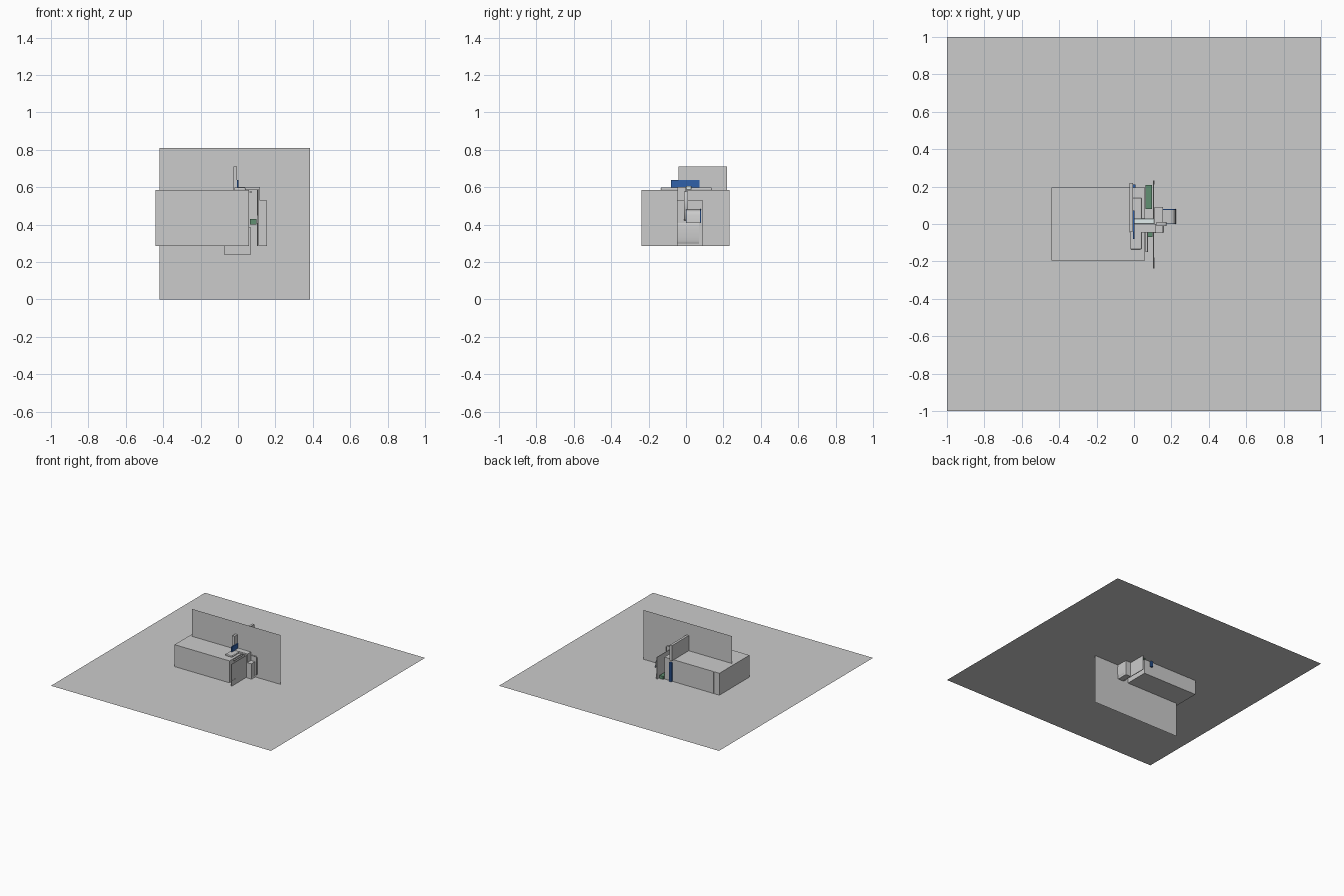
import bpy, math

if "Cube" in bpy.data.objects:
    bpy.data.objects.remove(bpy.data.objects["Cube"])

GREEN = (0.12, 0.28, 0.17, 1)
BLUE = (0.03, 0.12, 0.4, 1)
WHITE = (0.9, 0.9, 0.9, 1)
GLASS = (0.75, 0.85, 0.85, 1)
mats = {}


def paint(ob, col):
    if col:
        if col not in mats:
            m = bpy.data.materials.new("colour_%d" % len(mats))
            m.diffuse_color = col
            m.use_nodes = True
            m.node_tree.nodes["Principled BSDF"].inputs["Base Color"].default_value = m.diffuse_color
            mats[col] = m
        ob.data.materials.append(mats[col])
    return ob


def mesh(name, verts, faces, col=None):
    me = bpy.data.meshes.new(name)
    me.from_pydata(verts, [], faces)
    ob = bpy.data.objects.new(name, me)
    bpy.context.collection.objects.link(ob)
    return paint(ob, col)


def box(name, x, y, z, col=None, bevel=0):
    """Box from (min, max) ranges."""
    bpy.ops.mesh.primitive_cube_add(size=1, location=[sum(r) / 2 for r in (x, y, z)])
    ob = bpy.context.object
    ob.name = name
    ob.scale = [r[1] - r[0] for r in (x, y, z)]
    bpy.ops.object.transform_apply(location=False, rotation=False, scale=True)
    if bevel:
        b = ob.modifiers.new("bevel", "BEVEL")
        b.width, b.segments = bevel, 3
    return paint(ob, col)


def rod(name, loc, r, length, rot=(0, 0, 0), col=None):
    bpy.ops.mesh.primitive_cylinder_add(vertices=24, radius=r, depth=length,
                                        location=loc, rotation=rot)
    ob = bpy.context.object
    ob.name = name
    bpy.ops.object.shade_smooth_by_angle()
    return paint(ob, col)


def strip(name, profile, y0, y1, col=None):
    """Open sheet: an xz profile swept along y."""
    n = len(profile)
    v = [(x, y, z) for y in (y0, y1) for x, z in profile]
    ob = mesh(name, v, [(i, i + 1, n + i + 1, n + i) for i in range(n - 1)], col)
    for p in ob.data.polygons:
        p.use_smooth = True
    return ob


# Large flat sheets: floor crosses the wall at half height
mesh("floor_sheet", [(-1, -1, .405), (1, -1, .405), (1, 1, .405), (-1, 1, .405)], [(0, 1, 2, 3)])
mesh("wall_sheet", [(-.42, 0, 0), (.385, 0, 0), (.385, 0, .81), (-.42, 0, .81)], [(0, 1, 2, 3)])
mesh("white_card", [(-.075, -.03, .24), (.07, -.03, .24), (.07, -.03, .385), (-.075, -.03, .385)],
     [(0, 1, 2, 3)], WHITE)

# Main body and end plate
box("main_body", (-.44, .06), (-.195, .195), (.285, .585))
box("end_plate", (.102, .107), (-.237, .232), (.285, .585))
for s in (-1, 1):
    box("plate_edge_strip", (.107, .109), (-.237, -.18) if s < 0 else (.21, .232), (.41, .45))
box("rear_seam_strip", (-.39, -.38), (.195, .198), (.285, .585))

# Upright slab and pad on top of the body
box("top_slab", (-.025, -.005), (-.04, .22), (.585, .71))
box("top_pad", (-.02, .04), (-.135, .14), (.583, .598), None, .005)
box("glass_pad", (0, .11), (0, .03), (.587, .608), GLASS, .004)
box("blue_tab", (-.006, .002), (-.08, .072), (.597, .64), BLUE)
box("blue_rear_strip", (-.012, .008), (.195, .21), (.36, .56), BLUE)

# Strap over the body and down the plate
box("strap_top", (-.025, .118), (-.045, 0), (.587, .6))
box("strap_front", (.11, .118), (-.045, 0), (.41, .6))

# Front housing with rounded cover
box("front_housing", (.109, .155), (-.048, .09), (.285, .53))
arc = [(.155 + .006 * math.sin(math.pi * i / 10), .355 - .055 * math.cos(math.pi * i / 10))
       for i in range(11)]
strip("rounded_cover", arc, -.045, .07)

# Green boards between body and plate
box("green_board", (.062, .095), (.08, .208), (.4, .43), GREEN)
box("green_board_small", (.065, .1), (-.07, -.04), (.4, .43), GREEN)
box("green_front_panel", (.155, .16), (.005, .07), (.42, .47), GREEN)
rod("side_rod", (.068, -.095, .575), .006, .11, (math.pi / 2, 0, 0))

# Bracket and drooping tongue
strip("bracket", [(.12, .578), (.165, .578), (.175, .57), (.175, .43), (.16, .423)], -.01, .01)
tongue = [(.155, .482), (.19, .478), (.205, .476), (.215, .468), (.221, .452), (.224, .41)]
strip("tongue", tongue, 0, .08, WHITE)
for y in (0, .076):
    strip("tongue_blue_edge", [(x + .001, z + .001) for x, z in tongue], y, y + .004, BLUE)
